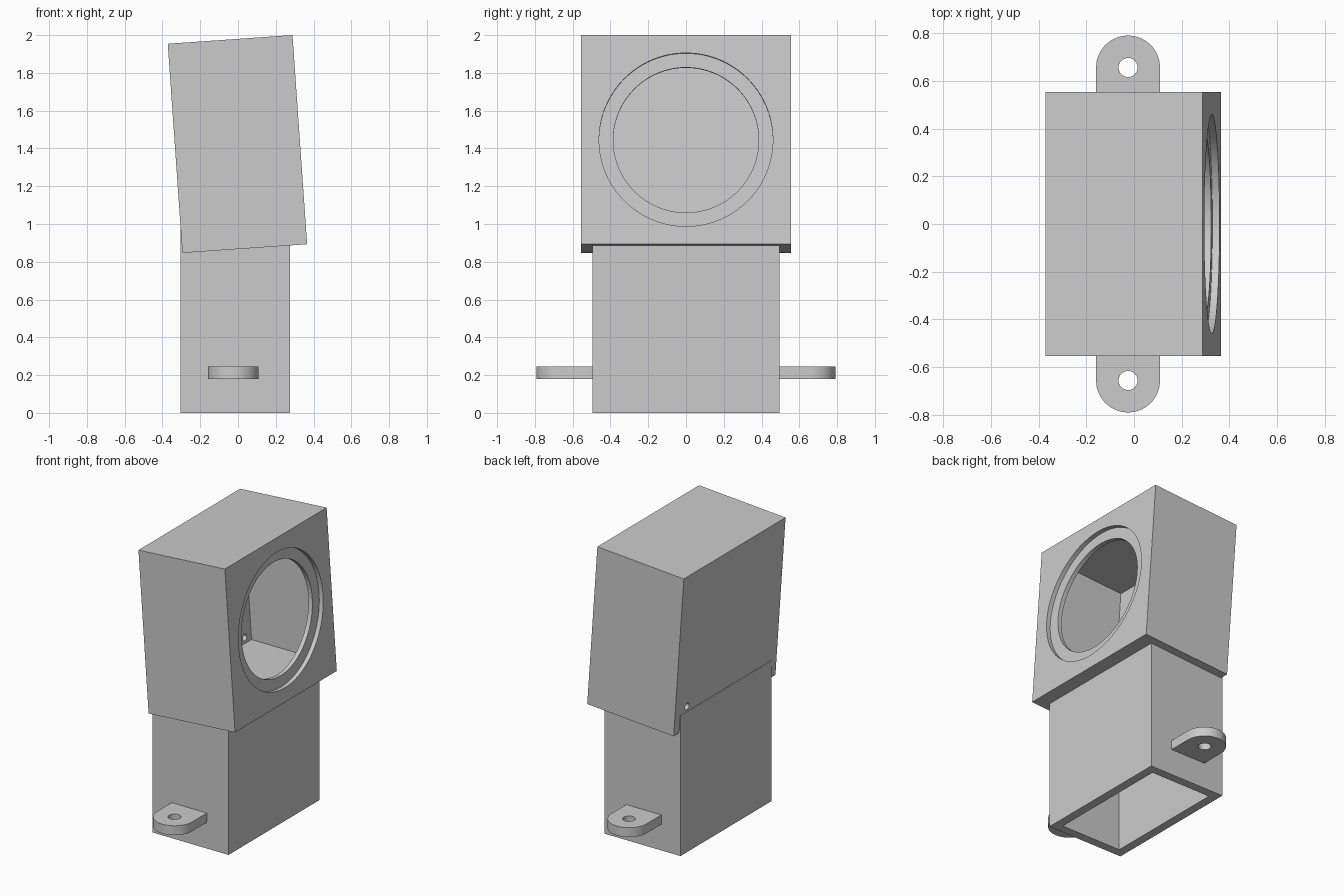
import bpy
import bmesh
from math import radians, pi, cos, sin
from mathutils import Matrix

cube = bpy.data.objects.get("Cube")
if cube:
    bpy.data.objects.remove(cube, do_unlink=True)

grey = bpy.data.materials.new("plain grey")
grey.use_nodes = True
grey.diffuse_color = (0.6, 0.6, 0.6, 1)
grey.node_tree.nodes["Principled BSDF"].inputs["Base Color"].default_value = (0.6, 0.6, 0.6, 1)

TILT = Matrix.Translation((-0.003, 0, 1.4235)) @ Matrix.Rotation(radians(-4), 4, "Y")
FLAT = Matrix.Identity(4)
WALL = 0.06


def add_object(name, bm, matrix=FLAT):
    mesh = bpy.data.meshes.new(name)
    bmesh.ops.recalc_face_normals(bm, faces=bm.faces)
    bm.to_mesh(mesh)
    bm.free()
    mesh.materials.append(grey)
    obj = bpy.data.objects.new(name, mesh)
    obj.matrix_world = matrix
    bpy.context.collection.objects.link(obj)
    return obj


def box(name, low, high, matrix=FLAT):
    bm = bmesh.new()
    bmesh.ops.create_cube(bm, size=1)
    for v in bm.verts:
        v.co = [(a + b) / 2 + c * (b - a) for a, b, c in zip(low, high, v.co)]
    return add_object(name, bm, matrix)


def cylinder(name, radius, depth, matrix):
    bm = bmesh.new()
    bmesh.ops.create_cone(bm, cap_ends=True, segments=96,
                          radius1=radius, radius2=radius, depth=depth)
    return add_object(name, bm, matrix)


def cut(target, *cutters):
    for cutter in cutters:
        mod = target.modifiers.new(cutter.name, "BOOLEAN")
        mod.operation = "DIFFERENCE"
        mod.solver = "EXACT"
        mod.object = cutter
    bpy.context.view_layer.update()
    evaluated = target.evaluated_get(bpy.context.evaluated_depsgraph_get())
    result = bpy.data.meshes.new_from_object(evaluated)
    target.modifiers.clear()
    target.data = result
    for cutter in cutters:
        bpy.data.objects.remove(cutter, do_unlink=True)


def smooth(obj):
    bpy.ops.object.select_all(action="DESELECT")
    obj.select_set(True)
    bpy.context.view_layer.objects.active = obj
    bpy.ops.object.shade_smooth_by_angle(angle=radians(30))


def along_x(x, y=0, z=0):
    return TILT @ Matrix.Translation((x, y, z)) @ Matrix.Rotation(pi / 2, 4, "Y")


# Tilted hollow head with a stepped round opening and a small wire hole
hx, hy, hz = 0.331, 0.555, 0.555
head = box("head_housing", (-hx, -hy, -hz), (hx, hy, hz), TILT)
cut(head,
    box("head_cavity", (-hx + WALL, -hy + WALL, -hz + WALL),
        (hx - WALL, hy - WALL, hz - WALL), TILT),
    cylinder("ring_recess", 0.46, 0.06, along_x(hx)),
    cylinder("round_opening", 0.385, 0.3, along_x(hx)),
    cylinder("wire_hole", 0.022, 0.2, along_x(-hx, 0.425, -0.395)),
    box("neck_gap", (-0.245, -0.437, 0.7), (0.215, 0.437, 0.96)))
smooth(head)

# Upright base, open underneath and closed at the top
base = box("base_sleeve", (-0.305, -0.496, 0), (0.275, 0.496, 0.97))
cut(base, box("base_cavity", (-0.305 + WALL, -0.496 + WALL, -0.1),
              (0.275 - WALL, 0.496 - WALL, 0.97 - WALL)))

# Rounded mounting tabs on both sides
for name, side in (("front_tab", -1), ("back_tab", 1)):
    bm = bmesh.new()
    r, cx, cy = 0.134, -0.025, 0.657
    outline = [(cx + r, 0.48)]
    outline += [(cx + r * cos(pi * i / 32), cy + r * sin(pi * i / 32)) for i in range(33)]
    outline += [(cx - r, 0.48)]
    face = bm.faces.new([bm.verts.new((x, side * y, 0.18)) for x, y in outline])
    new = bmesh.ops.extrude_face_region(bm, geom=[face])["geom"]
    bmesh.ops.translate(bm, vec=(0, 0, 0.065),
                        verts=[g for g in new if isinstance(g, bmesh.types.BMVert)])
    tab = add_object(name, bm)
    cut(tab, cylinder("bolt_hole", 0.04, 0.3, Matrix.Translation((cx, side * cy, 0.21))))
    smooth(tab)
